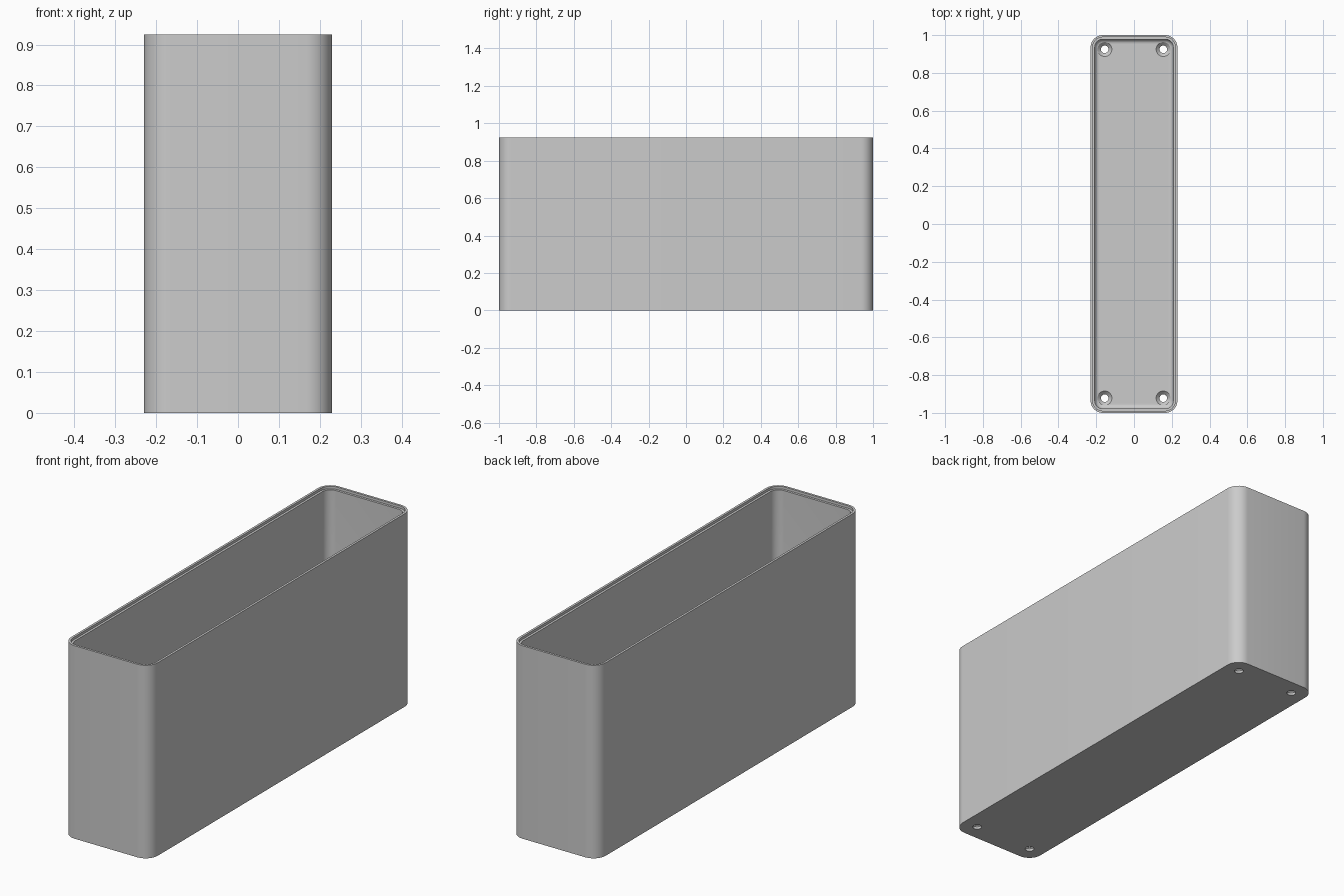
import bpy, bmesh, math

cube = bpy.data.objects.get("Cube")
if cube:
    bpy.data.objects.remove(cube, do_unlink=True)

HALF_X, HALF_Y, HEIGHT = 0.23, 1.0, 0.925
CORNER, WALL, FLOOR, FILLET = 0.065, 0.022, 0.03, 0.025

grey = bpy.data.materials.new("plain_grey")
grey.use_nodes = True
colour = (0.6, 0.6, 0.6, 1)
grey.diffuse_color = colour
grey.node_tree.nodes["Principled BSDF"].inputs["Base Color"].default_value = colour


def add_object(name, bm):
    bmesh.ops.recalc_face_normals(bm, faces=bm.faces)
    mesh = bpy.data.meshes.new(name)
    bm.to_mesh(mesh)
    bm.free()
    mesh.materials.append(grey)
    obj = bpy.data.objects.new(name, mesh)
    bpy.context.collection.objects.link(obj)
    return obj


def rounded_ring(bm, inset, z, steps=10):
    """Rounded rectangle of vertices, inset from the outer wall."""
    r = CORNER - inset
    ring = []
    for quarter, (sx, sy) in enumerate([(1, 1), (-1, 1), (-1, -1), (1, -1)]):
        for i in range(steps + 1):
            a = (quarter + i / steps) * math.pi / 2
            ring.append(bm.verts.new((sx * (HALF_X - CORNER) + r * math.cos(a),
                                      sy * (HALF_Y - CORNER) + r * math.sin(a), z)))
    return ring


def loft(bm, rings):
    """Skin consecutive rings and cap both ends."""
    for low, high in zip(rings, rings[1:]):
        for i in range(len(low)):
            j = (i + 1) % len(low)
            bm.faces.new((low[i], low[j], high[j], high[i]))
    bm.faces.new(rings[0])
    bm.faces.new(rings[-1])


# Open tray: outer wall, stepped rim, inner wall and filleted floor
profile = [(0, 0), (0, HEIGHT), (WALL / 2, HEIGHT),
           (WALL / 2, HEIGHT - 0.012), (WALL, HEIGHT - 0.012)]
for k in range(9):
    a = k / 8 * math.pi / 2
    profile.append((WALL + FILLET * (1 - math.cos(a)),
                    FLOOR + FILLET * (1 - math.sin(a))))
bm = bmesh.new()
loft(bm, [rounded_ring(bm, inset, z) for inset, z in profile])
tray = add_object("tray", bm)

# Countersunk screw hole cutters, one per corner
bm = bmesh.new()
for x in (-0.155, 0.155):
    for y in (-0.922, 0.925):
        rings = []
        for r, z in [(0.02, -0.02), (0.02, 0.012), (0.038, FLOOR), (0.038, FLOOR + 0.03)]:
            rings.append([bm.verts.new((x + r * math.cos(i * math.tau / 32),
                                        y + r * math.sin(i * math.tau / 32), z))
                          for i in range(32)])
        loft(bm, rings)
cutter = add_object("screw_hole_cutter", bm)
cutter.hide_render = True

cut = tray.modifiers.new("screw_holes", 'BOOLEAN')
cut.operation = 'DIFFERENCE'
cut.solver = 'EXACT'
cut.object = cutter
bpy.context.view_layer.objects.active = tray
tray.select_set(True)
bpy.ops.object.modifier_apply(modifier=cut.name)
bpy.data.objects.remove(cutter, do_unlink=True)

# Smooth corners, crisp edges
bpy.ops.object.shade_smooth_by_angle(angle=math.radians(30))
